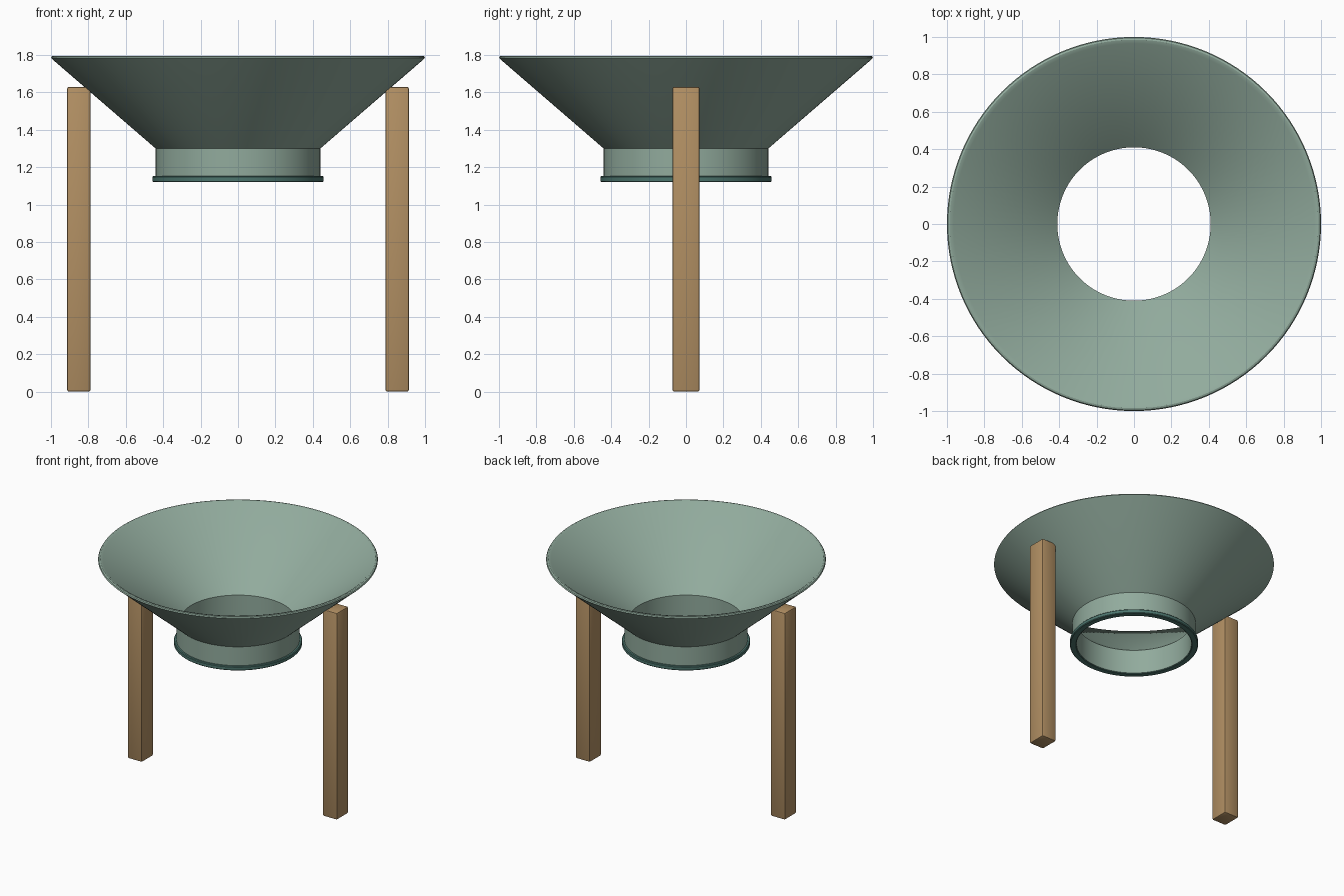
import bpy, bmesh, math

if "Cube" in bpy.data.objects:
    bpy.data.objects.remove(bpy.data.objects["Cube"])


def material(name, srgb):
    m = bpy.data.materials.new(name)
    m.diffuse_color = [((c + 0.055) / 1.055) ** 2.4 for c in srgb] + [1]
    m.use_nodes = True
    m.node_tree.nodes["Principled BSDF"].inputs["Base Color"].default_value = m.diffuse_color
    return m


SAGE = material("sage green", (0.57, 0.67, 0.615))
TEAL = material("dark teal", (0.30, 0.46, 0.43))
WOOD = material("light wood", (0.70, 0.565, 0.39))


def add_object(name, bm, mat):
    bmesh.ops.recalc_face_normals(bm, faces=bm.faces)
    me = bpy.data.meshes.new(name)
    bm.to_mesh(me)
    bm.free()
    me.materials.append(mat)
    ob = bpy.data.objects.new(name, me)
    bpy.context.collection.objects.link(ob)
    bpy.context.view_layer.objects.active = ob
    ob.select_set(True)
    bpy.ops.object.shade_smooth_by_angle(angle=math.radians(32))
    ob.select_set(False)
    return ob


def lathe(name, profile, mat, steps=128):
    """Spin a closed (radius, height) profile around z."""
    bm = bmesh.new()
    rings = [[bm.verts.new((r * math.cos(2 * math.pi * i / steps),
                            r * math.sin(2 * math.pi * i / steps), z))
              for i in range(steps)] for r, z in profile]
    for a, b in zip(rings, rings[1:] + rings[:1]):
        for i in range(steps):
            j = (i + 1) % steps
            bm.faces.new((a[i], a[j], b[j], b[i]))
    return add_object(name, bm, mat)


# Funnel bowl with neck, hollow with a thin rolled rim
lathe("funnel_bowl", [(0.44, 1.125), (0.44, 1.30), (0.99, 1.775), (1.0, 1.785),
                      (0.995, 1.793), (0.985, 1.796), (0.965, 1.79),
                      (0.41, 1.312), (0.41, 1.125)], SAGE)

# Collar ring around the bottom of the neck
lathe("neck_collar", [(0.411, 1.125), (0.416, 1.12), (0.453, 1.12), (0.458, 1.125),
                      (0.458, 1.147), (0.453, 1.152), (0.416, 1.152),
                      (0.411, 1.147)], TEAL)

# Two square wooden posts with softened edges
for side, label in ((-1, "left"), (1, "right")):
    bm = bmesh.new()
    bmesh.ops.create_cube(bm, size=1)
    for v in bm.verts:
        v.co = (v.co.x * 0.125 + side * 0.851, v.co.y * 0.145, (v.co.z + 0.5) * 1.63)
    bmesh.ops.bevel(bm, geom=bm.edges[:], offset=0.01, segments=2,
                    profile=0.5, affect='EDGES')
    add_object(label + "_post", bm, WOOD)
